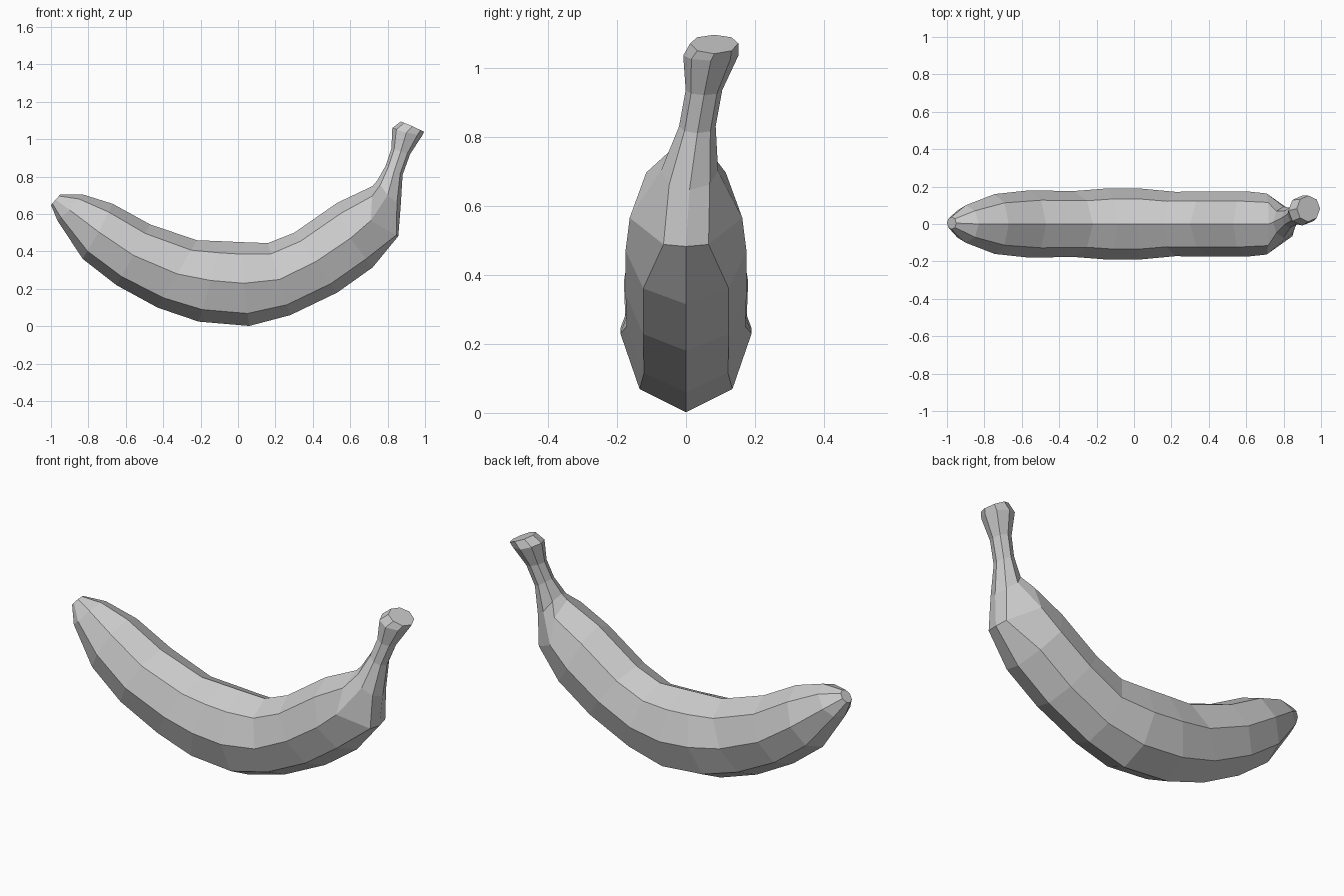
import bpy, bmesh

# Eight-sided rings: outer (x, z), side (x, z), inner (x, z), y centre, half width
RINGS = [
    (-1.00, .648, -.975, .677, -.95, .705, .005, .033),
    (-.965, .565, -.90, .622, -.83, .705, 0, .10),
    (-.83, .36, -.745, .505, -.67, .655, 0, .16),
    (-.65, .22, -.56, .38, -.47, .545, 0, .18),
    (-.43, .10, -.325, .28, -.22, .46, 0, .176),
    (-.21, .025, -.145, .245, -.09, .455, 0, .19),
    (.06, .002, .03, .23, .02, .45, 0, .19),
    (.28, .06, .22, .25, .16, .445, 0, .172),
    (.53, .18, .415, .345, .30, .50, 0, .175),
    (.72, .315, .60, .47, .53, .66, 0, .175),
    (.857, .482, .71, .565, .72, .75, 0, .163),   # shoulder
    (.87, .645, .80, .70, .745, .78, .01, .083),  # neck
    (.88, .81, .835, .83, .79, .86, .033, .053),
    (.92, .92, .87, .935, .82, .95, .052, .053),
    (.985, 1.02, .90, 1.035, .825, 1.06, .072, .08),
    (.995, 1.04, .932, 1.07, .87, 1.095, .082, .07),
]


def ring_points(ox, oz, sx, sz, ix, iz, cy, w):
    k = .7071
    # the underside of the shoulder is pinched towards the stem
    lower_y, lower_k = (.40, .93) if (ox, oz) == (.857, .482) else (k, k)

    def toward(x, z, f):
        return sx + (x - sx) * f, sz + (z - sz) * f

    lo, hi = toward(ox, oz, lower_k), toward(ix, iz, k)
    return [(ox, cy, oz), (lo[0], cy + w * lower_y, lo[1]), (sx, cy + w, sz),
            (hi[0], cy + w * k, hi[1]), (ix, cy, iz), (hi[0], cy - w * k, hi[1]),
            (sx, cy - w, sz), (lo[0], cy - w * lower_y, lo[1])]


# Banana: loft through the rings and cap both ends
bm = bmesh.new()
loops = [[bm.verts.new(p) for p in ring_points(*r)] for r in RINGS]
for a, b in zip(loops, loops[1:]):
    for i in range(8):
        j = (i + 1) % 8
        bm.faces.new((a[i], a[j], b[j], b[i]))
bm.faces.new(loops[0])
bm.faces.new(loops[-1][::-1])
bmesh.ops.recalc_face_normals(bm, faces=bm.faces[:])
mesh = bpy.data.meshes.new("banana")
bm.to_mesh(mesh)
bm.free()
banana = bpy.data.objects.new("banana", mesh)
bpy.context.collection.objects.link(banana)
